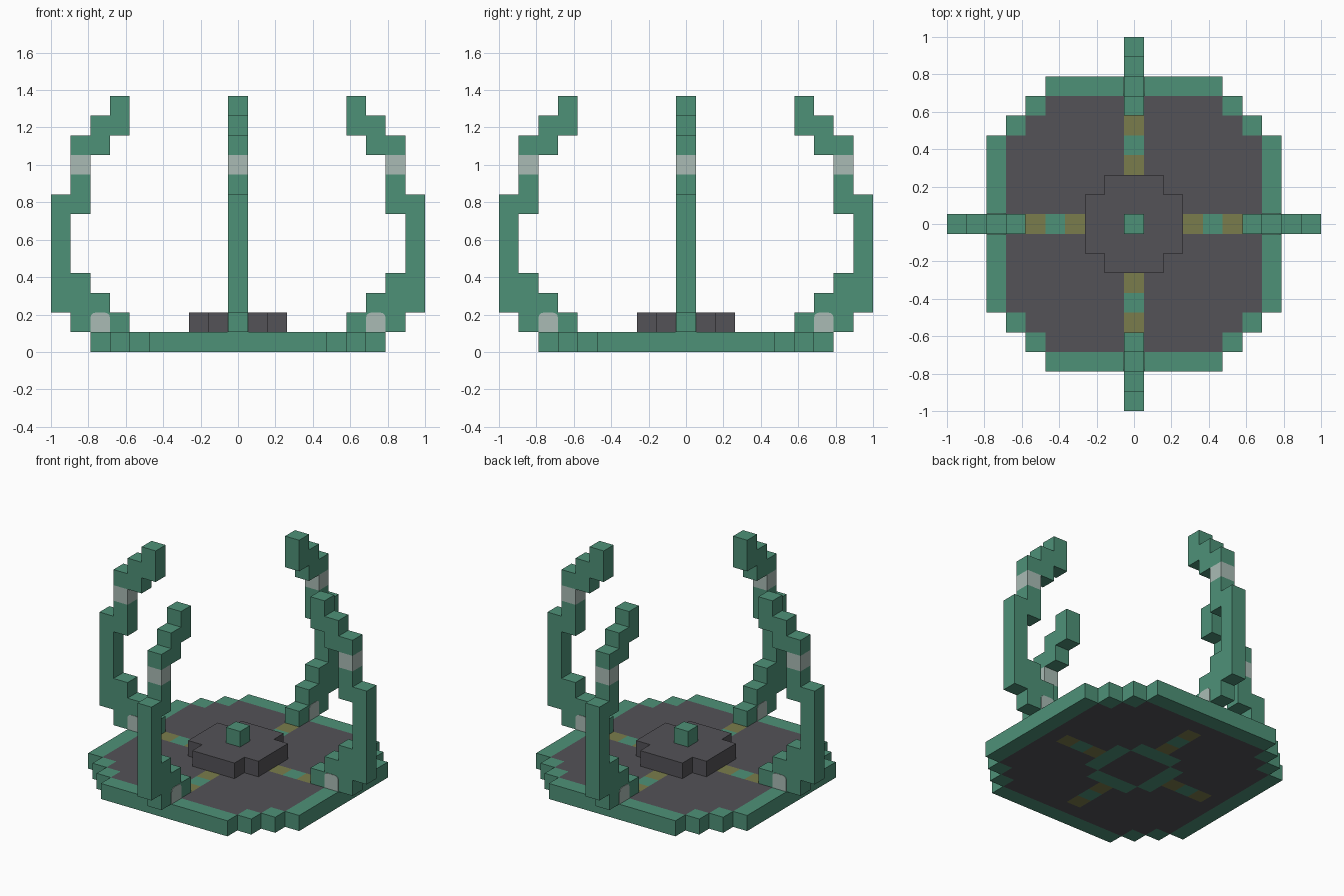
import bpy, bmesh, math
from mathutils import Vector, Matrix

cube = bpy.data.objects.get("Cube")
if cube:
    bpy.data.objects.remove(cube)

U = 2 / 19  # edge length of one block


def material(name, rgb):
    m = bpy.data.materials.new(name)
    m.use_nodes = True
    m.diffuse_color = (*rgb, 1)
    node = next(n for n in m.node_tree.nodes if n.type == 'BSDF_PRINCIPLED')
    node.inputs["Base Color"].default_value = (*rgb, 1)
    return m


MATS = [material("sea_green", (0.076, 0.285, 0.187)),
        material("charcoal", (0.088, 0.085, 0.096)),
        material("olive", (0.195, 0.202, 0.072)),
        material("pale_silver", (0.40, 0.50, 0.46))]
GREEN, DARK, OLIVE, SILVER = range(4)


def finish(name, bm):
    me = bpy.data.meshes.new(name)
    bm.to_mesh(me)
    bm.free()
    for m in MATS:
        me.materials.append(m)
    ob = bpy.data.objects.new(name, me)
    bpy.context.collection.objects.link(ob)
    return ob


def blocks(name, cells):
    """Outer skin of a set of blocks; cells maps (x, y, z) to a colour index."""
    bm = bmesh.new()
    for cell, colour in cells.items():
        centre = Vector((cell[0], cell[1], cell[2] + 0.5))
        for axis in range(3):
            for sign in (-1, 1):
                n = Vector((0, 0, 0))
                n[axis] = sign
                if tuple(int(c + d) for c, d in zip(cell, n)) in cells:
                    continue
                a = Vector((0, 0, 0))
                a[(axis + 1) % 3] = 0.5
                b = n.cross(a)
                mid = centre + n / 2
                corners = (mid - a - b, mid + a - b, mid + a + b, mid - a + b)
                face = bm.faces.new([bm.verts.new(p * U) for p in corners])
                face.material_index = colour
    bmesh.ops.remove_doubles(bm, verts=bm.verts, dist=U / 100)
    return finish(name, bm)


# Round stepped platform with a green rim and inlaid cross
def inside(x, y, size):
    return max(x, y) <= size and x + y <= size + 4


def floor_colour(x, y):
    near, far = sorted((x, y))
    if not inside(x, y, 6) or x + y == 11:
        return GREEN
    if near == 0 and far in (3, 5):
        return OLIVE
    if (near == 0 and far == 4) or (near <= 1 and far == 2):
        return GREEN
    return DARK


platform = {}
for x in range(-7, 8):
    for y in range(-7, 8):
        if inside(abs(x), abs(y), 7):
            platform[x, y, 0] = floor_colour(abs(x), abs(y))
blocks("platform", platform)

# Raised centre with a single block on top
blocks("pedestal", {(x, y, 1): DARK for x in range(-2, 3) for y in range(-2, 3)
                    if abs(x) + abs(y) < 4})
blocks("centre_stud", {(0, 0, 2): GREEN})

# Curved claw arm: block span of each layer, from the floor up
SPANS = [(6, 8), (7, 9), (8, 9), (9, 9), (9, 9), (9, 9),
         (8, 9), (8, 8), (8, 8), (7, 8), (6, 7), (6, 6)]
BAND_LAYER = 9
arm_cells = {(x, 0, z): SILVER if z == BAND_LAYER else GREEN
             for z, (lo, hi) in enumerate(SPANS, 1) for x in range(lo, hi + 1)}


# Silver inlay with rounded top corners, showing on both sides of the arm foot
def inlay(name):
    bm = bmesh.new()
    bmesh.ops.create_cube(bm, size=1, matrix=Matrix.Translation((7 * U, 0, 1.5 * U))
                          @ Matrix.Diagonal((U * 0.99, U + 0.006, U * 0.99, 1)))
    edges = [e for e in bm.edges if all(v.co.z > 1.5 * U for v in e.verts)
             and abs(e.verts[0].co.y - e.verts[1].co.y) > U / 2]
    bmesh.ops.bevel(bm, geom=edges, offset=U * 0.25, segments=3, profile=0.5,
                    affect='EDGES')
    for f in bm.faces:
        f.material_index = SILVER
    return finish(name, bm)


for i, side in enumerate(("left", "back", "right", "front")):
    turn = Matrix.Rotation(i * math.pi / 2, 4, 'Z')
    blocks(side + "_arm", arm_cells).matrix_world = turn
    inlay(side + "_arm_inlay").matrix_world = turn
